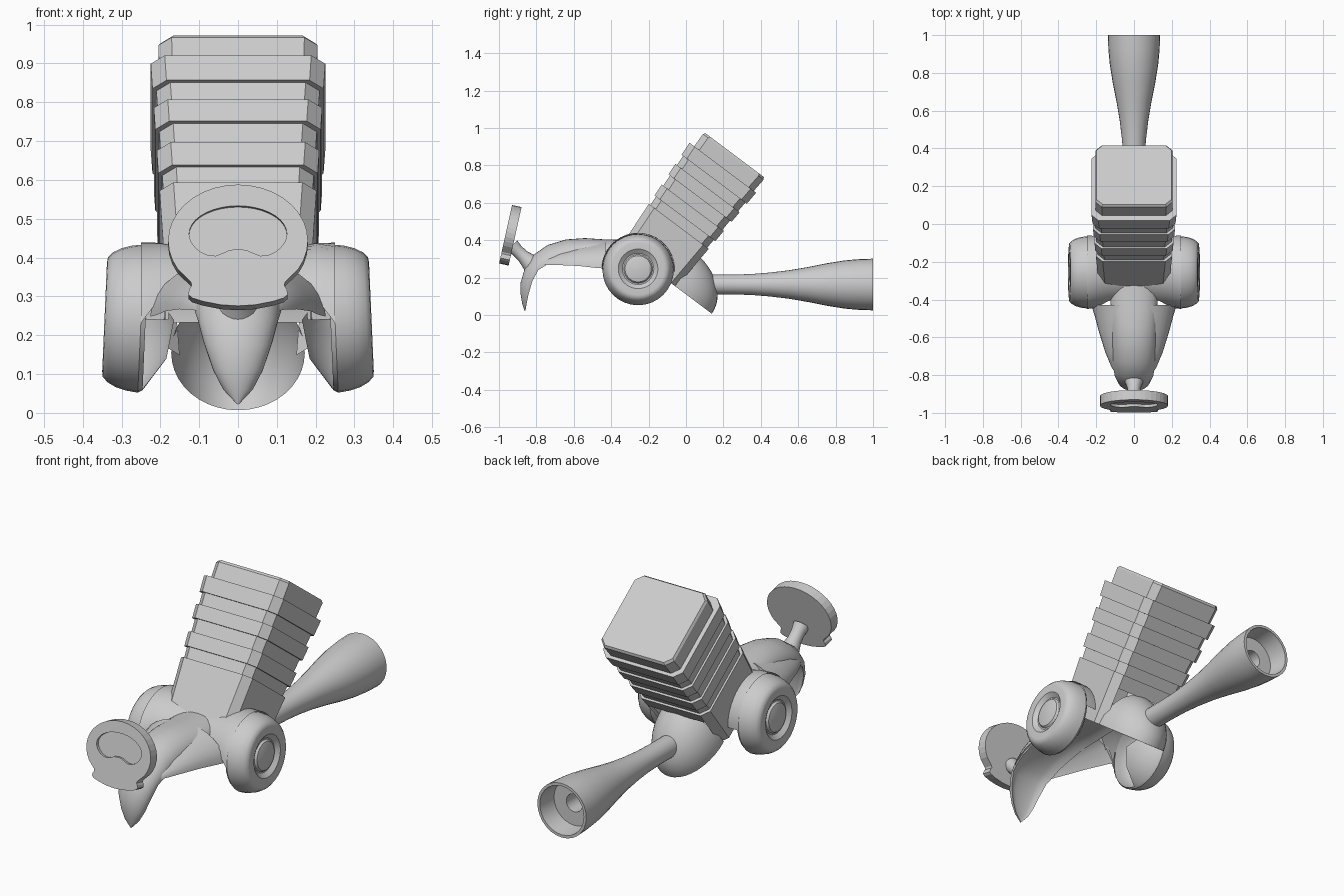
import bpy, bmesh, math
from mathutils import Matrix, Vector

if "Cube" in bpy.data.objects:
    bpy.data.objects.remove(bpy.data.objects["Cube"])

grey = bpy.data.materials.new("plain_grey")
grey.diffuse_color = (0.6, 0.6, 0.6, 1)
grey.use_nodes = True
grey.node_tree.nodes["Principled BSDF"].inputs["Base Color"].default_value = grey.diffuse_color


def finish(name, bm, angle=35, matrix=None):
    if matrix:
        bm.transform(matrix)
    bmesh.ops.remove_doubles(bm, verts=bm.verts, dist=1e-5)
    bmesh.ops.recalc_face_normals(bm, faces=bm.faces)
    me = bpy.data.meshes.new(name)
    bm.to_mesh(me)
    bm.free()
    ob = bpy.data.objects.new(name, me)
    bpy.context.collection.objects.link(ob)
    me.materials.append(grey)
    if angle:
        bpy.ops.object.select_all(action='DESELECT')
        ob.select_set(True)
        bpy.context.view_layer.objects.active = ob
        bpy.ops.object.shade_smooth_by_angle(angle=math.radians(angle))
    return ob


def add_loft(bm, rings, caps=(True, True), closed=True):
    vs = [[bm.verts.new(p) for p in r] for r in rings]
    n = len(vs[0])
    for a, b in zip(vs, vs[1:]):
        for i in range(n if closed else n - 1):
            j = (i + 1) % n
            bm.faces.new((a[i], a[j], b[j], b[i]))
    for cap, ring in zip(caps, (vs[0], vs[-1])):
        if cap:
            bm.faces.new(ring)


def drop_faces(bm, test):
    gone = [f for f in bm.faces if test(f.calc_center_median())]
    bmesh.ops.delete(bm, geom=gone, context='FACES')


def lathe_mesh(profile, n=32):
    """Spin (height, radius) pairs around local z."""
    bm = bmesh.new()
    add_loft(bm, [[(max(r, 1e-4) * math.cos(2 * math.pi * i / n),
                    max(r, 1e-4) * math.sin(2 * math.pi * i / n), h) for i in range(n)]
                  for h, r in profile])
    return bm


def arch(outer, inner, w, hollow, n=16):
    """Half-elliptic section with a hollow underside."""
    o, c = Vector((0, *outer)), Vector((0, *inner))
    pts = []
    for k in range(n + 1):
        a = math.pi * k / n
        pts.append(c + (o - c) * math.sin(a) + Vector((w * math.cos(a), 0, 0)))
    for k in range(1, 10):
        f = -1 + k / 5
        pts.append(c + (o - c) * hollow * math.sqrt(1 - f * f) + Vector((w * f, 0, 0)))
    return pts


def arch_loft(name, sections, hollow):
    bm = bmesh.new()
    add_loft(bm, [arch(*s, hollow) for s in sections])
    return finish(name, bm, 40)


# Nose ridge: bends down from the back into a pointed beak
arch_loft("nose_ridge", [
    ((-.863, .022), (-.858, .024), .004),
    ((-.876, .060), (-.852, .060), .038),
    ((-.884, .110), (-.842, .110), .064),
    ((-.885, .170), (-.822, .180), .088),
    ((-.862, .250), (-.790, .240), .104),
    ((-.815, .322), (-.755, .262), .111),
    ((-.740, .374), (-.700, .290), .115),
    ((-.640, .404), (-.630, .310), .119),
    ((-.540, .411), (-.540, .330), .122),
    ((-.450, .405), (-.450, .335), .125),
    ((-.300, .400), (-.300, .340), .125)], .3)

# Side fairing: hollow shell flaring from the nose to the wheel pods
arch_loft("side_fairing", [
    ((-.820, .280), (-.800, .258), .090),
    ((-.760, .315), (-.760, .266), .118),
    ((-.680, .350), (-.680, .267), .152),
    ((-.570, .378), (-.570, .262), .186),
    ((-.480, .392), (-.480, .252), .210),
    ((-.430, .400), (-.430, .248), .226)], .8)

# Bridge: open upper half-drum joining both pods
bm = bmesh.new()
rings = []
for x, r, start in [(.25, .191, -5), (.2, .190, 15), (.14, .178, 32), (.07, .166, 42), (0, .162, 45)]:
    rings.append([(x, -.256 - r * math.cos(a) * 1.02, .248 + r * math.sin(a))
                  for a in [math.radians(start + (185 - start) * k / 20) for k in range(21)]])
rings += [[(-x, y, z) for x, y, z in r] for r in rings[-2::-1]]
add_loft(bm, rings, (False, False), closed=False)
finish("pod_bridge", bm, 40)

# Wheel pods with recessed hubs; the inner cone is open towards the bridge
pod = [(.165, 0), (.18, .10), (.238, .184), (.25, .191), (.28, .187), (.308, .179), (.330, .167),
       (.342, .154), (.344, .140), (.344, .106), (.326, .084), (.326, .077),
       (.336, .070), (.342, .045), (.344, 0)]
axle = Matrix.Translation((0, -.256, .232)) @ Matrix.Rotation(math.radians(87.5), 4, 'Y')
for side, word in ((1, "right"), (-1, "left")):
    bm = lathe_mesh(pod)
    bm.transform(axle)
    drop_faces(bm, lambda c: c.x < .24 and (c.y < -.27 or c.z > .25))
    finish("wheel_pod_" + word, bm, 35, Matrix.Diagonal((side, 1, 1, 1)))

# Stack frame: local y runs down the tilted top, local z along the stack
S = Matrix(((1, 0, 0, 0), (0, .8, .6, 0), (0, -.6, .8, 0), (0, 0, 0, 1))) \
    @ Matrix.Translation((0, -.315, 0))


def octagon(hx, hy, t, c, dy=0):
    return [(sx * x, sy * y + dy, t) for sx, sy, x, y in (
        (1, -1, hx, hy - c), (1, 1, hx, hy - c), (1, 1, hx - c, hy), (-1, 1, hx - c, hy),
        (-1, 1, hx, hy - c), (-1, -1, hx, hy - c), (-1, -1, hx - c, hy), (1, -1, hx - c, hy))]


def tier(t, d):
    h = .2 + .058 * (t - .356) - d
    return octagon(h + .002, h, t, .036)


# Stack base: hollow below, open behind into the rear housing
bm = bmesh.new()
add_loft(bm, [tier(t, 0) for t in (.088, .285, .356)], (False, True))
drop_faces(bm, lambda c: c.z < .25 and c.y > .1 and abs(c.x) < .05)
finish("stack_base", bm, 0, S)

# Stack tiers: wide fins alternate with slightly narrower necks
levels = [.356, .410, .480, .545, .612, .671, .748]
for i, (a, b) in enumerate(zip(levels, levels[1:])):
    bm = bmesh.new()
    add_loft(bm, [tier(t, 0 if i % 2 else .010) for t in (a, b)])
    finish("stack_fin" if i % 2 else "stack_neck", bm, 0, S)
bm = bmesh.new()
add_loft(bm, [octagon(.203, .199, .748, .034, .008), octagon(.205, .203, .828, .034, .010),
              octagon(.198, .195, .840, .032, .010)])
finish("stack_cap", bm, 0, S)

# Rear housing: hollow quarter dome behind the stack, open at the base plane
bm = bmesh.new()
rings = []
for k in range(13):
    p = math.pi / 2 * k / 12
    r = max(math.cos(p), 1e-3)
    rings.append([(.172 * r * math.cos(a), .175 + .246 * r ** 1.15 * math.sin(a),
                   .088 + .205 * math.sin(p)) for a in [math.pi * j / 20 for j in range(21)]])
add_loft(bm, rings, (False, False), closed=False)
finish("rear_housing", bm, 40, S)

# Exhaust horn with a recessed mouth
finish("exhaust_horn", lathe_mesh([
    (.12, .053), (.25, .053), (.35, .056), (.45, .064), (.55, .076), (.65, .093),
    (.75, .113), (.85, .129), (.93, .136), (1.0, .138), (1.0, .124), (.90, .114),
    (.90, .045), (.80, .045), (.80, 0)], 28), 35,
    Matrix.Translation((0, 0, .163)) @ Matrix.Rotation(-math.pi / 2, 4, 'X'))

# Face plate, tilted, with a bean-shaped recess
P = Matrix.Translation((0, -.93, .588)) @ Matrix.Rotation(math.radians(-12.5), 4, 'X')


def slab(name, right, y0, y1):
    """Extrude a right-hand outline, mirrored in x."""
    pts = right + [(-x, z) for x, z in reversed(right) if x > 1e-6]
    bm = bmesh.new()
    add_loft(bm, [[(x, y, z) for x, z in pts] for y in (y0, y1)])
    return finish(name, bm, 0, P)


oval = [(.18 * math.sin(math.radians(a)), -.148 + .148 * math.cos(math.radians(a)))
        for a in range(0, 121, 10)]
plate = slab("face_plate", oval + [
    (.135, -.243), (.122, -.256), (.119, -.266), (.126, -.276), (.128, -.290), (.118, -.299),
    (.09, -.308), (.045, -.317), (0, -.320)], 0, .052)
bean = [(.126 * math.sin(math.radians(a)), -.130 + .074 * math.cos(math.radians(a)))
        for a in range(0, 131, 10)]
cutter = slab("recess_cutter", bean + [
    (.078, -.186), (.058, -.188), (.042, -.182), (.022, -.173), (0, -.170)], -.02, .015)
cutter.hide_render = True
cutter.hide_set(True)
mod = plate.modifiers.new("recess", 'BOOLEAN')
mod.object = cutter
mod.operation = 'DIFFERENCE'
mod.solver = 'EXACT'

# Neck stem between nose and plate
a, b = Vector((0, -.930, .370)), Vector((0, -.815, .262))
rot = (b - a).to_track_quat('Z', 'Y').to_matrix().to_4x4()
L = (b - a).length
finish("plate_stem", lathe_mesh([(0, .040), (L * .25, .033), (L * .5, .034), (L * .75, .044),
                                 (L, .056)], 20), 35, Matrix.Translation(a) @ rot)
